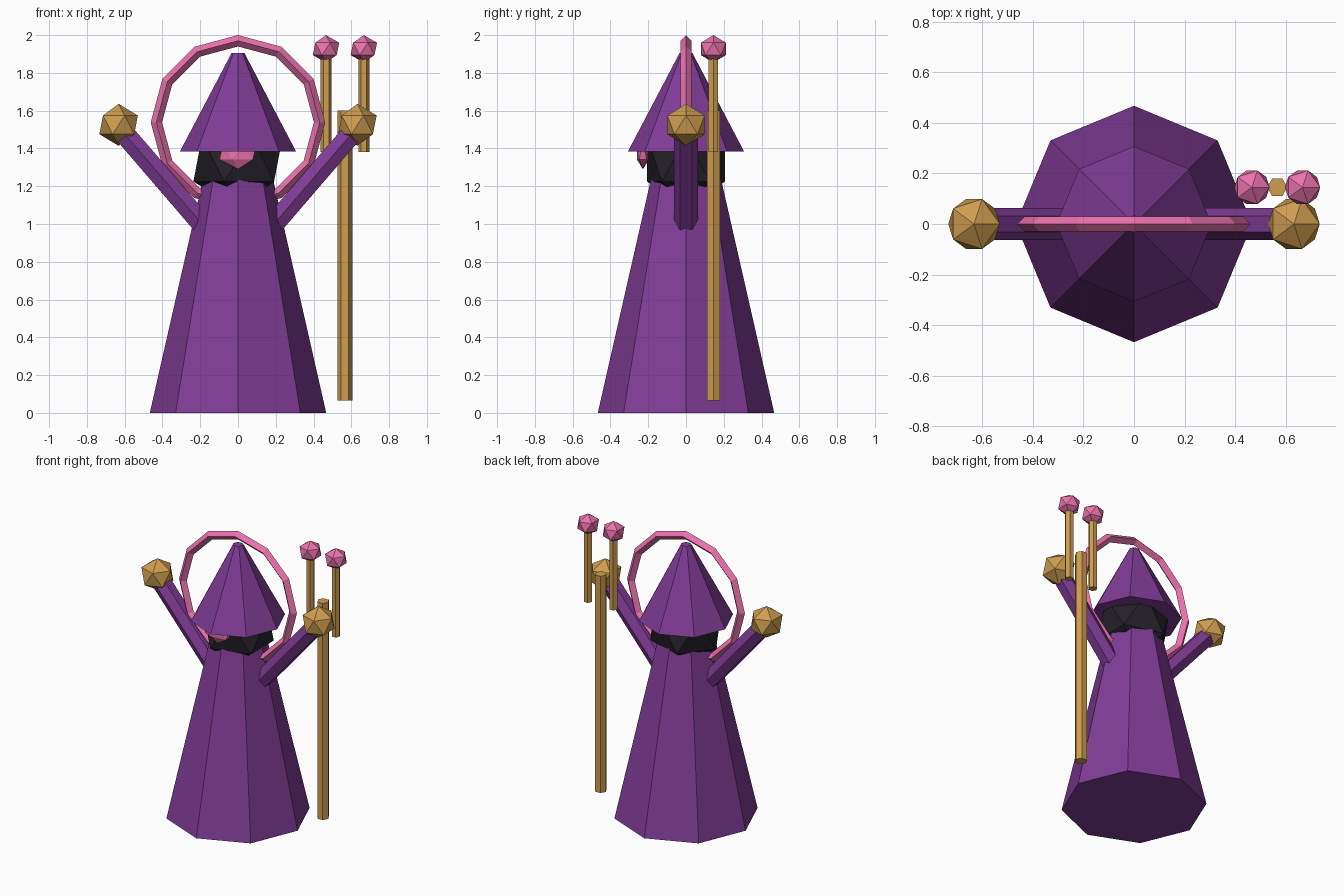
import bpy, bmesh, math
from mathutils import Matrix, Vector

if "Cube" in bpy.data.objects:
    bpy.data.objects.remove(bpy.data.objects["Cube"])


def material(name, rgb):
    m = bpy.data.materials.new(name)
    m.diffuse_color = (*rgb, 1)
    m.use_nodes = True
    m.node_tree.nodes["Principled BSDF"].inputs["Base Color"].default_value = m.diffuse_color
    return m


PURPLE = material("purple_cloth", (0.22, 0.045, 0.31))
DARK = material("dark_shadow", (0.018, 0.015, 0.023))
GOLD = material("gold", (0.62, 0.34, 0.08))
PINK = material("pink_glow", (0.83, 0.17, 0.42))


def finish(name, bm, mat):
    me = bpy.data.meshes.new(name)
    bm.to_mesh(me)
    bm.free()
    me.materials.append(mat)
    ob = bpy.data.objects.new(name, me)
    bpy.context.collection.objects.link(ob)
    return ob


def tube(name, a, b, r1, r2, sides, mat, spin=0):
    """Prism or truncated cone from point a to point b."""
    a, b = Vector(a), Vector(b)
    d = b - a
    # tilt stays in the xz plane so that a vertex keeps pointing along y
    tilt = Matrix.Rotation(math.atan2(d.x, d.z), 4, 'Y')
    bm = bmesh.new()
    bmesh.ops.create_cone(bm, cap_ends=True, segments=sides, radius1=r1,
                          radius2=r2, depth=d.length,
                          matrix=Matrix.Translation((a + b) / 2) @ tilt
                          @ Matrix.Rotation(spin, 4, 'Z'))
    return finish(name, bm, mat)


def ball(name, centre, radii, mat):
    """Twenty-sided ball, optionally squashed."""
    bm = bmesh.new()
    bmesh.ops.create_icosphere(bm, subdivisions=1, radius=1,
                               matrix=Matrix.Translation(centre)
                               @ Matrix.Diagonal((*radii, 1)))
    return finish(name, bm, mat)


# Robe, shadowed head, face gem and pointed hat
tube("robe", (0, 0, 0), (0, 0, 1.24), 0.467, 0.185, 8, PURPLE)
ball("head", (0, 0, 1.343), (0.264, 0.242, 0.264), DARK)
ball("face_gem", (0, -0.228, 1.385), (0.11, 0.038, 0.095), PINK)
tube("hat", (0, 0, 1.385), (0, 0, 1.905), 0.307, 0.034, 8, PURPLE)

# Raised arms with gold hands
for side, s in (("left", -1), ("right", 1)):
    tube(side + "_arm", (s * 0.19, 0, 1.0), (s * 0.62, 0, 1.5),
         0.063, 0.063, 6, PURPLE)
    ball(side + "_hand", (s * 0.632, 0, 1.525), (0.114, 0.116, 0.111), GOLD)

# Halo ring standing upright behind the head
bpy.ops.mesh.primitive_torus_add(major_segments=12, minor_segments=4,
                                 major_radius=0.432, minor_radius=0.03,
                                 location=(0, 0, 1.538),
                                 rotation=(math.pi / 2, 0, 0))
halo = bpy.context.object
halo.name = "halo"
halo.data.materials.append(PINK)

# Staff with two prongs tipped by pink orbs
SX, SY = 0.566, 0.145
tube("staff", (SX, SY, 0.065), (SX, SY, 1.6), 0.04, 0.04, 6, GOLD, math.pi / 6)
for side, s in (("inner", -1), ("outer", 1)):
    x = SX + s * 0.1
    tube(side + "_prong", (x, SY, 1.38), (x, SY, 1.9), 0.029, 0.029, 6, GOLD,
         math.pi / 6)
    ball(side + "_orb", (x, SY, 1.927), (0.078, 0.078, 0.073), PINK)
